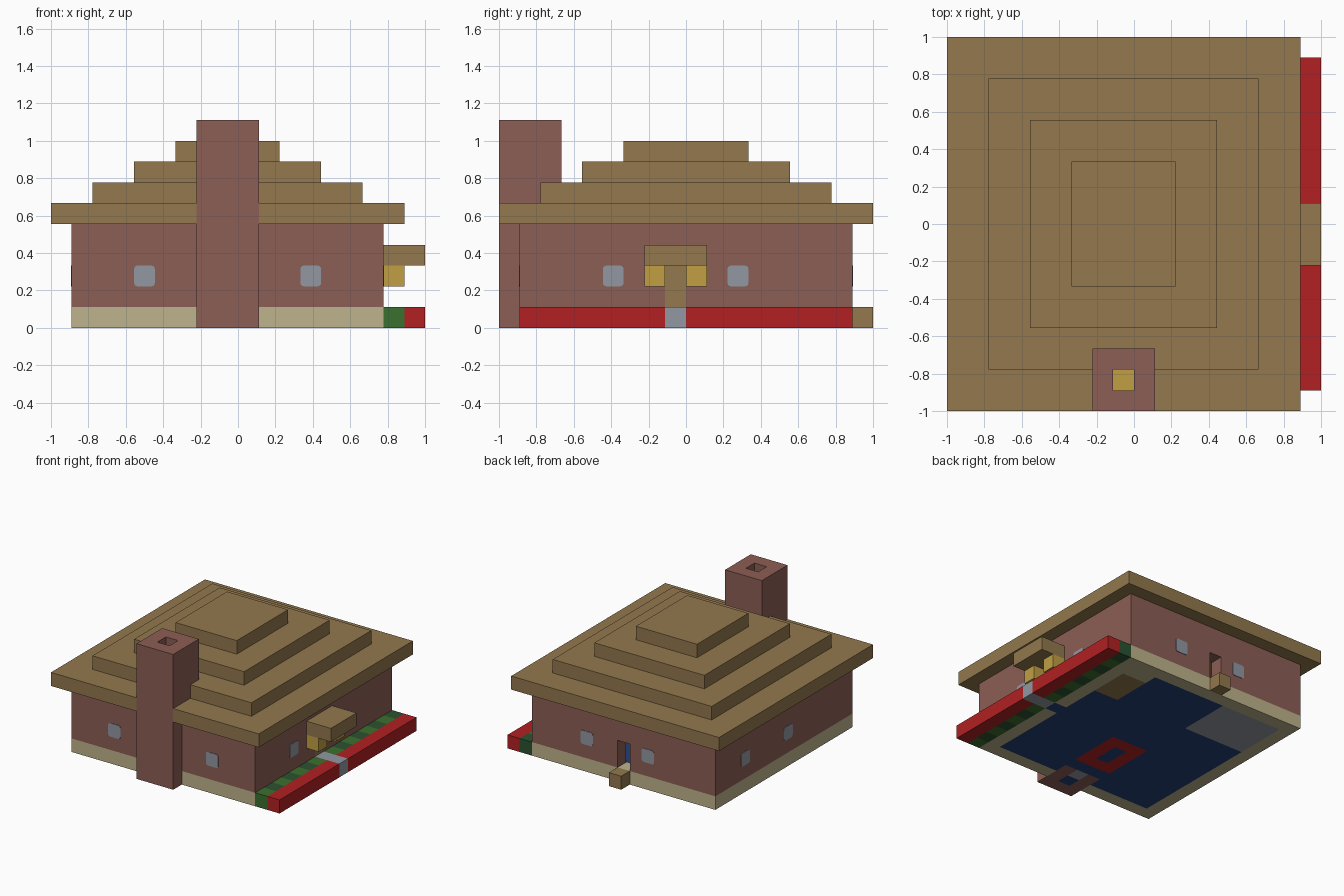
import bpy, bmesh
from mathutils import Matrix, Vector

U = 1 / 9  # one building block

cube = bpy.data.objects.get("Cube")
if cube:
    bpy.data.objects.remove(cube, do_unlink=True)


def material(name, r, g, b):
    """Flat material from 0-255 display values."""
    lin = [((c / 255 + 0.055) / 1.055) ** 2.4 for c in (r, g, b)] + [1]
    m = bpy.data.materials.new(name)
    m.use_nodes = True
    m.diffuse_color = lin
    bsdf = m.node_tree.nodes["Principled BSDF"]
    bsdf.inputs["Base Color"].default_value = lin
    bsdf.inputs["Roughness"].default_value = 0.9
    return m


BROWN = material("timber_brown", 147, 120, 78)
CLAY = material("clay_wall", 140, 94, 85)
CREAM = material("cream_stone", 190, 180, 140)
GREY = material("pale_grey", 146, 152, 162)
GOLD = material("lamp_gold", 192, 159, 68)
RED = material("flower_red", 178, 32, 34)
GREEN = material("leaf_green", 60, 112, 46)
DARK = material("dark_green", 42, 82, 48)
BLUE = material("carpet_blue", 35, 64, 118)


def finish(name, bm, mats):
    mesh = bpy.data.meshes.new(name)
    bm.to_mesh(mesh)
    bm.free()
    ob = bpy.data.objects.new(name, mesh)
    for m in mats:
        mesh.materials.append(m)
    bpy.context.collection.objects.link(ob)
    return ob


def place(centre, size):
    """Matrix that scales a unit shape and moves it into position."""
    return Matrix.Translation(centre) @ Matrix.Diagonal((*size, 1))


def boxes(name, mat, *spans):
    """One object from boxes, each (x0, x1, y0, y1, z0, z1) in blocks."""
    bm = bmesh.new()
    for x0, x1, y0, y1, z0, z1 in spans:
        centre = Vector((x0 + x1, y0 + y1, z0 + z1)) * U / 2
        size = Vector((x1 - x0, y1 - y0, z1 - z0)) * U
        bmesh.ops.create_cube(bm, size=1, matrix=place(centre, size))
    return finish(name, bm, [mat])


def perimeter(z0, z1):
    """Far side wall and the front wall on either side of the chimney."""
    return [(-8, -7, -7, 8, z0, z1), (-8, -2, -8, -7, z0, z1), (1, 7, -8, -7, z0, z1)]


# Stone footing, with a gap for the doorway
boxes("footing", CREAM, *perimeter(0, 1), (6, 7, -7, -1, 0, 1),
      (6, 7, 0, 8, 0, 1), (-7, 6, 7, 8, 0, 1))
boxes("door_sill", BLUE, (6, 7, -1, 0, 0, 1))

# Walls, open at the back door
boxes("walls", CLAY, *perimeter(1, 5), (6, 7, -7, -1, 1, 5), (6, 7, 0, 8, 1, 5),
      (6, 7, -1, 0, 3, 5), (-7, -1, 7, 8, 1, 5), (0, 6, 7, 8, 1, 5), (-1, 0, 7, 8, 3, 5))
boxes("main_door", BROWN, (6, 7, -1, 0, 1, 3))
boxes("back_step", BROWN, (-1, 0, 8, 9, 0, 1))

# Stepped roof, the eaves notched around the chimney
boxes("roof_eaves", BROWN, (-9, -2, -9, 9, 5, 6), (1, 8, -9, 9, 5, 6), (-2, 1, -6, 9, 5, 6))
for i in range(3):
    r = 7 - 2 * i
    boxes(f"roof_step_{i + 1}", BROWN, (-r, r - 1, -r if i else -6, r, 6 + i, 7 + i))
boxes("roof_step_front", BROWN, (-7, -2, -7, -6, 6, 7), (1, 6, -7, -6, 6, 7))

# Chimney around an open flue, with hearth and fire
boxes("chimney", CLAY, (-2, -1, -9, -6, 0, 10), (0, 1, -9, -6, 0, 10),
      (-1, 0, -9, -8, 0, 10), (-1, 0, -7, -6, 2, 10))
boxes("flue_floor", BLUE, (-1, 0, -8, -7, 0, 1))
boxes("fire", GOLD, (-1, 0, -8, -7, 1, 2))

# Floor with rug, hearth, tiled corner and bed
bm = bmesh.new()
bmesh.ops.create_grid(bm, x_segments=13, y_segments=14, size=0.5,
                      matrix=place((-U / 2, 0, 0), (13 * U, 14 * U, 1)))
for f in list(bm.faces):
    c = f.calc_center_median() / U
    if c.y < -6 and -2 < c.x < 1:
        if -1 < c.x < 0:
            f.material_index = 1
        else:
            bm.faces.remove(f)
    elif c.x < -2 and c.y > 3:
        f.material_index = 1
    elif c.x > 4 and c.y > 3:
        f.material_index = 4 if c.y > 6 else 3
    elif abs(c.x + 0.5) < 1.5 and abs(c.y + 3) < 2:
        if abs(c.x + 0.5) > 0.5 or abs(c.y + 3) > 1:
            f.material_index = 2
floor = finish("floor", bm, [BLUE, GREY, RED, BROWN, CREAM])
thick = floor.modifiers.new("thickness", "SOLIDIFY")
thick.thickness = U
thick.offset = 1

# Planting beds and path beside the main door
cells = [y for y in range(-8, 8) if y != -1]
boxes("light_hedge", GREEN, *[(7, 8, y, y + 1, 0, 1) for y in cells if y % 2 == 0])
boxes("dark_hedge", DARK, *[(7, 8, y, y + 1, 0, 1) for y in cells if y % 2])
boxes("flower_bed", RED, (8, 9, -8, -1, 0, 1), (8, 9, 0, 8, 0, 1))
boxes("path", GREY, (7, 9, -1, 0, 0, 1))

# Porch canopy and lanterns
boxes("canopy", BROWN, (7, 9, -2, 1, 3, 4))
boxes("lanterns", GOLD, (7, 8, -2, -1, 2, 3), (7, 8, 0, 1, 2, 3))


# Round-cornered window panes
def window(name, x, y, along_x):
    size = (U, 0.008, U) if along_x else (0.008, U, U)
    bm = bmesh.new()
    bmesh.ops.create_cube(bm, size=1, matrix=place((x * U, y * U, 2.5 * U), size))
    corners = [e for e in bm.edges if e.calc_length() < 0.01]
    bmesh.ops.bevel(bm, geom=corners, offset=0.018, segments=3, profile=0.5, affect="EDGES")
    finish(name, bm, [GREY])


for i in range(2):
    window(f"front_window_{i + 1}", (-4.5, 3.5)[i], -8, True)
    window(f"back_window_{i + 1}", (-2.5, 2.5)[i], 8, True)
    window(f"door_side_window_{i + 1}", 7, (-3.5, 2.5)[i], False)
    window(f"far_side_window_{i + 1}", -8, (-0.5, 4.5)[i], False)
